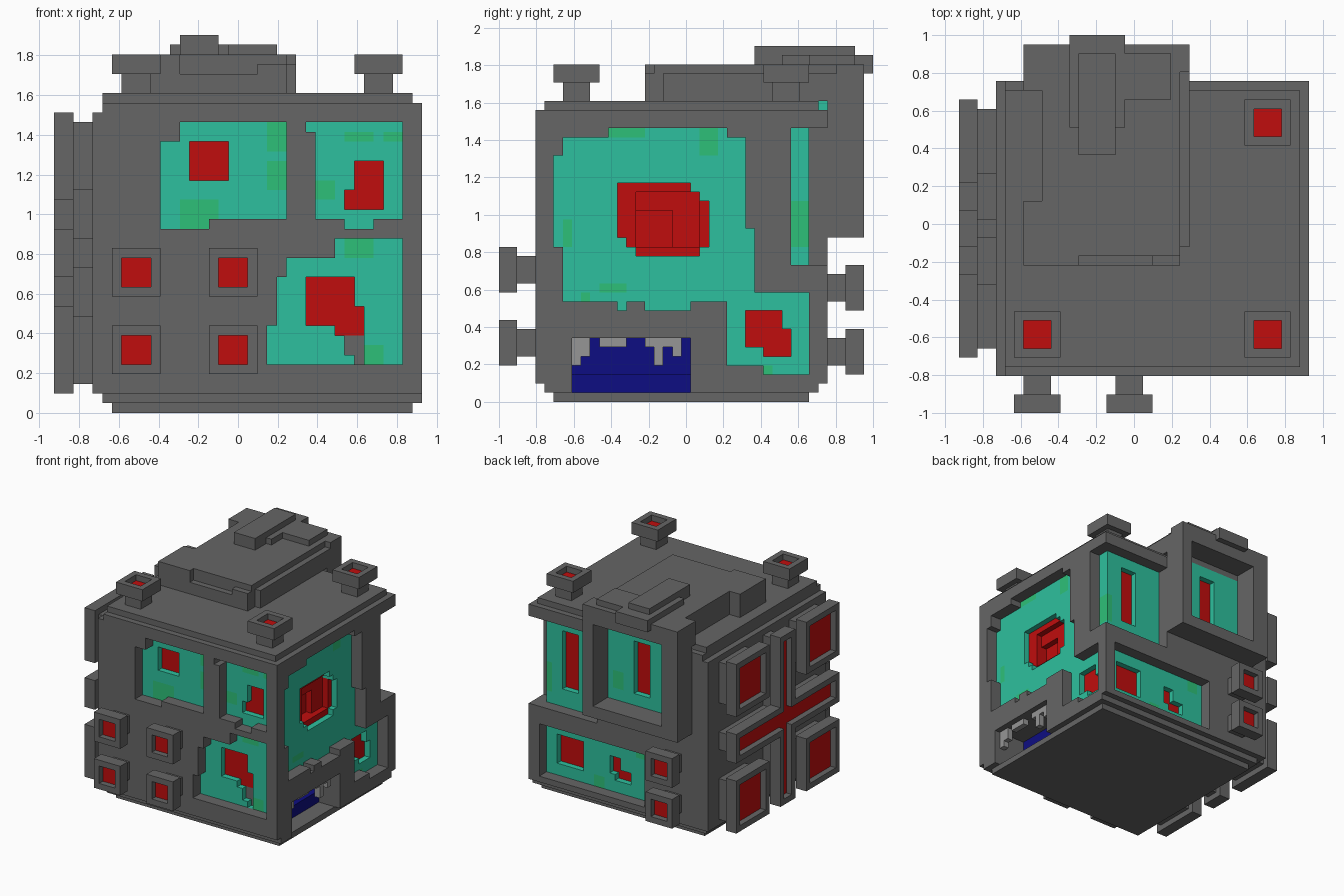
import bpy, bmesh, math
from mathutils import Vector

old = bpy.data.objects.get("Cube")
if old:
    bpy.data.objects.remove(old, do_unlink=True)

V = 2 / 41                                   # size of one block
ORIGIN = Vector((-19 * V, -20.5 * V, 0))

COLOURS = {
    "dark_grey": (0.133, 0.133, 0.133), "teal": (0.027, 0.527, 0.342),
    "green": (0.027, 0.527, 0.19), "red": (0.527, 0.004, 0.004),
    "navy": (0.004, 0.004, 0.223), "light_grey": (0.305, 0.305, 0.305),
}
MATS = {}
for name, rgb in COLOURS.items():
    m = bpy.data.materials.new(name)
    m.use_nodes = True
    m.diffuse_color = (*rgb, 1)
    m.node_tree.nodes["Principled BSDF"].inputs["Base Color"].default_value = (*rgb, 1)
    MATS[name] = m

# Each part and its colour
PARTS = {
    "body_shell": "dark_grey", "roof_block": "dark_grey", "back_box": "dark_grey",
    "top_posts": "dark_grey", "front_knobs": "dark_grey", "back_knobs": "dark_grey",
    "side_frames": "dark_grey", "side_cross": "dark_grey", "core": "teal",
    "core_patches": "green", "red_panels": "red", "pool": "navy", "pool_drips": "light_grey",
}
grid = {}


def box(part, a, b, c, d, e, f):
    """Fill a block range x a-b, y c-d, z e-f with a part; None carves it."""
    for i in range(a, b):
        for j in range(c, d):
            for k in range(e, f):
                if part:
                    grid[i, j, k] = part
                else:
                    grid.pop((i, j, k), None)


def wall(side, part, rect, d0, d1):
    """Fill a rectangle on a wall between two depths below its surface."""
    u0, u1, k0, k1 = rect
    if side == "front":
        box(part, u0, u1, 4 + d0, 4 + d1, k0, k1)
    elif side == "back":
        box(part, u0, u1, 36 - d1, 36 - d0, k0, k1)
    else:
        box(part, 38 - d1, 38 - d0, u0, u1, k0, k1)


def window(side, openings, notches=(), reds=(), greens=()):
    """Recessed teal window with frame notches, red pits and green patches."""
    for r in openings:
        wall(side, None, r, 0, 2)
    for r in notches:
        wall(side, "body_shell", r, 0, 2)
    for r in greens:
        wall(side, "core_patches", r, 2, 3)
    for r in reds:
        wall(side, None, r, 2, 3)
        wall(side, "red_panels", r, 3, 4)


# Body with stepped base and top, and the teal core inside
box("body_shell", 6, 37, 6, 34, 0, 1)
box("body_shell", 5, 38, 5, 35, 1, 2)
box("body_shell", 4, 38, 4, 36, 2, 31)
box("body_shell", 5, 38, 4, 36, 31, 32)
box("body_shell", 5, 37, 5, 35, 32, 33)
box("core", 6, 36, 6, 34, 3, 30)

# Front windows
window("front", [(11, 24, 19, 30)], [(11, 13, 28, 30), (16, 24, 19, 20)], [(14, 18, 24, 28)],
       [(22, 24, 27, 30), (22, 24, 23, 26), (13, 17, 19, 22)])
window("front", [(26, 36, 19, 30)], [(26, 27, 19, 29), (27, 30, 19, 20), (33, 36, 19, 20)],
       [(31, 34, 21, 26), (30, 31, 21, 23)],
       [(30, 33, 28, 29), (34, 36, 28, 29), (27, 29, 22, 24)])
window("front", [(22, 36, 5, 18)], [(22, 29, 16, 18), (22, 24, 14, 16), (22, 23, 9, 14)],
       [(26, 31, 9, 14), (29, 32, 8, 11), (30, 32, 6, 8), (31, 32, 5, 6)],
       [(30, 33, 16, 18), (32, 34, 5, 7)])

# Large side window, joined to the lower one, and the open back corner
window("side", [(6, 27, 11, 30), (27, 28, 12, 19), (16, 21, 10, 11), (13, 14, 10, 11)],
       [(6, 7, 27, 30), (7, 12, 29, 30), (25, 27, 29, 30), (6, 7, 11, 17)],
       [(13, 21, 18, 24), (14, 22, 17, 23), (15, 22, 16, 17), (21, 23, 17, 22)],
       [(12, 16, 29, 30), (22, 24, 27, 30), (7, 8, 17, 20), (11, 14, 12, 13), (9, 10, 11, 12)])
for depth, r in ((3, (15, 22, 17, 23)), (4, (15, 19, 17, 21))):
    wall("side", "red_panels", (13, 23, 16, 24), depth + 1, depth + 2)
    wall("side", None, r, depth, depth + 1)
window("side", [(25, 34, 3, 12)], [(25, 29, 3, 4)], [(27, 31, 6, 10), (29, 32, 5, 8)],
       [(29, 30, 3, 4)])
window("side", [(32, 36, 15, 30)], greens=[(32, 34, 17, 22)])

# Back windows
window("back", [(25, 38, 15, 30)], reds=[(30, 33, 18, 28)])
window("back", [(16, 36, 3, 12)], reds=[(29, 34, 5, 10), (22, 24, 6, 9), (20, 23, 5, 7)],
       greens=[(25, 27, 3, 5), (17, 19, 10, 12)])

# Alcove with the navy pool and its drips
box("body_shell", 30, 36, 7, 22, 1, 8)
box(None, 32, 38, 8, 21, 1, 7)
box("pool", 31, 32, 8, 21, 1, 7)
box("pool", 32, 34, 8, 21, 1, 3)
for j0, j1, k0 in ((8, 9, 4), (9, 10, 5), (11, 14, 6), (16, 20, 6), (17, 18, 4), (19, 20, 5)):
    box("pool_drips", 36, 37, j0, j1, k0, 7)

# Box hanging over the back, with its own window
box("back_box", 7, 25, 36, 40, 18, 37)
box("core", 10, 23, 34, 36, 20, 34)
box("core_patches", 20, 22, 35, 36, 22, 25)
box(None, 10, 23, 36, 40, 20, 34)
box(None, 15, 18, 35, 36, 22, 31)
box("red_panels", 15, 18, 34, 35, 22, 31)

# Roof block with stepped edges and ridge
box("roof_block", 7, 24, 16, 36, 33, 37)
box("roof_block", 24, 25, 18, 37, 33, 36)
box(None, 24, 25, 36, 37, 36, 37)
box(None, 7, 9, 23, 35, 33, 37)
box(None, 13, 21, 16, 17, 35, 37)
box(None, 21, 24, 16, 17, 36, 37)
box("roof_block", 12, 18, 31, 40, 37, 38)
box("roof_block", 12, 18, 40, 41, 36, 38)
box("roof_block", 18, 23, 34, 39, 37, 38)
box("roof_block", 13, 17, 28, 39, 37, 39)

# Posts on the top
for i, j in ((6, 6), (31, 6), (31, 29)):
    box("top_posts", i + 1, i + 4, j + 1, j + 4, 33, 35)
    box("top_posts", i, i + 5, j, j + 5, 35, 37)
    box(None, i + 1, i + 4, j + 1, j + 4, 36, 37)
    box("red_panels", i + 1, i + 4, j + 1, j + 4, 35, 36)


def knob(part, side, u, k):
    """Square knob on a narrower stem, with a sunken red face."""
    inner = (u + 1, u + 4, k + 1, k + 4)
    wall(side, part, inner, -2, 0)
    wall(side, part, (u, u + 5, k, k + 5), -4, -2)
    wall(side, None, inner, -4, -3)
    wall(side, "red_panels", inner, -3, -2)


for u in (6, 16):
    for k in (4, 12):
        knob("front_knobs", "front", u, k)
for k in (3, 10):
    knob("back_knobs", "back", 8, k)

# Four square frames on the -x side
for j in (6, 25):
    for k in (2, 22):
        box("side_frames", 2, 4, j + 1, j + 8, k + 1, k + 8)
        box("side_frames", 0, 2, j, j + 9, k, k + 9)
        box(None, 0, 1, j + 1, j + 8, k + 1, k + 8)
        box("red_panels", 1, 2, j + 1, j + 8, k + 1, k + 8)

# Cross between the frames with a red groove
arms = ((18, 22, 2, 31), (6, 34, 14, 19))
for j0, j1, k0, k1 in arms:
    box("side_cross", 2, 4, j0 + 1, j1 - 1, k0 + 1, k1 - 1)
    box("side_cross", 0, 2, j0, j1, k0, k1)
for j0, j1, k0, k1 in arms:
    box(None, 0, 1, j0 + 1, j1 - 1, k0 + 1, k1 - 1)
    box("red_panels", 1, 2, j0 + 1, j1 - 1, k0 + 1, k1 - 1)

# Turn every part's exposed block sides into a clean mesh
AXES = [Vector(a) for a in ((1, 0, 0), (0, 1, 0), (0, 0, 1))]
meshes = {p: (bmesh.new(), {}) for p in PARTS}
for cell, part in grid.items():
    bm, verts = meshes[part]
    for n in range(3):
        for s in (0, 1):
            near = list(cell)
            near[n] += 2 * s - 1
            if tuple(near) in grid:
                continue
            u, v = AXES[(n + 1) % 3], AXES[(n + 2) % 3]
            base = Vector(cell) + AXES[n] * s
            loop = [base, base + u, base + u + v, base + v]
            if not s:
                loop.reverse()
            quad = []
            for p in loop:
                key = tuple(int(c) for c in p)
                if key not in verts:
                    verts[key] = bm.verts.new(p * V + ORIGIN)
                quad.append(verts[key])
            bm.faces.new(quad)

for part, (bm, _) in meshes.items():
    bmesh.ops.dissolve_limit(bm, angle_limit=math.radians(1), verts=bm.verts[:], edges=bm.edges[:])
    me = bpy.data.meshes.new(part)
    bm.to_mesh(me)
    bm.free()
    me.materials.append(MATS[PARTS[part]])
    bpy.context.collection.objects.link(bpy.data.objects.new(part, me))
